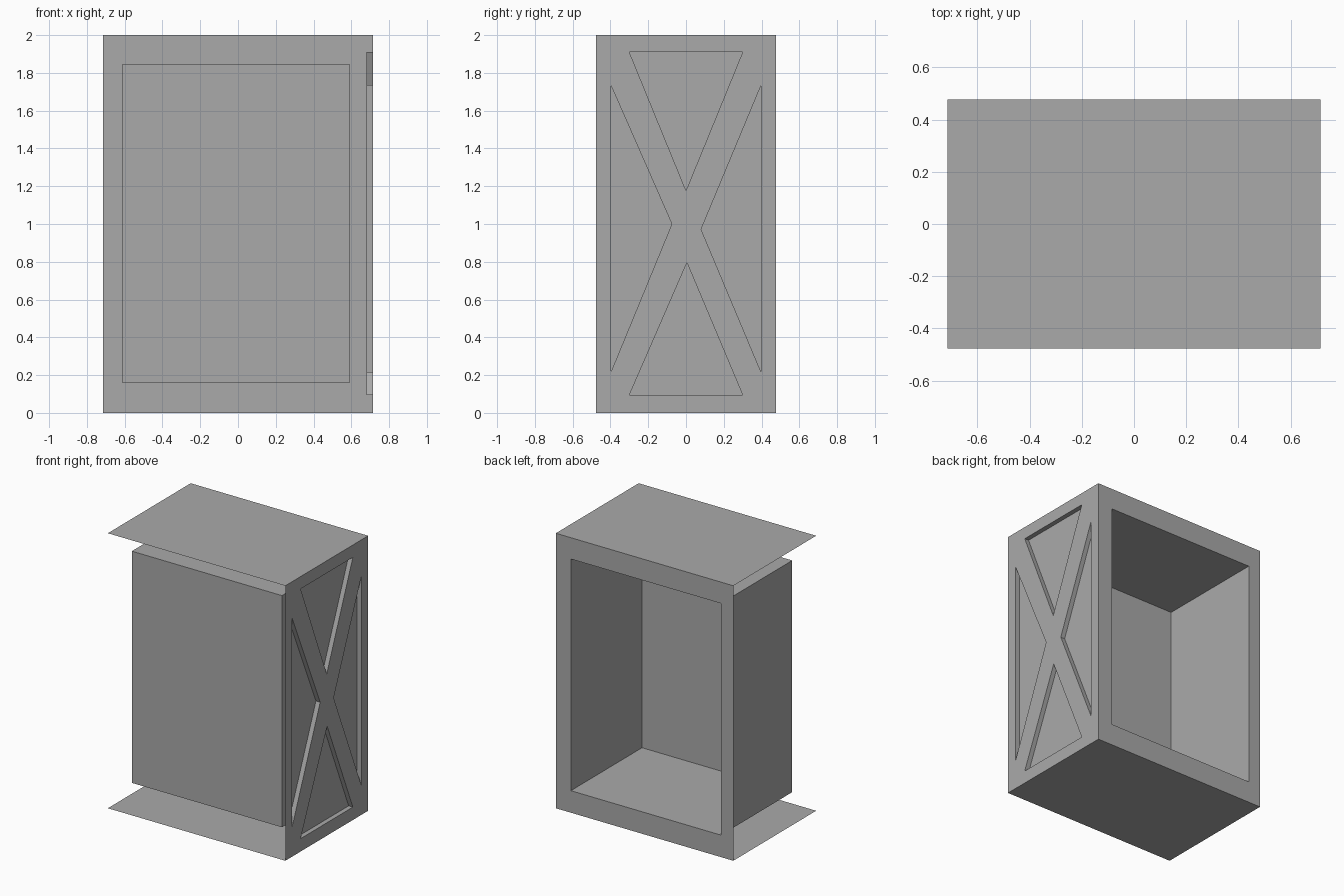
import bpy, bmesh
from mathutils import Vector

cube = bpy.data.objects.get("Cube")
if cube:
    bpy.data.objects.remove(cube, do_unlink=True)

# Single plain grey
grey = bpy.data.materials.new("plain grey")
grey.use_nodes = True
grey.diffuse_color = (0.4, 0.4, 0.4, 1)
grey.node_tree.nodes["Principled BSDF"].inputs["Base Color"].default_value = (0.4, 0.4, 0.4, 1)

X, Y, H = 0.714, 0.476, 2.0            # half width, half depth, height
LEFT, RIGHT, LOW, HIGH = -0.615, 0.593, 0.16, 1.845   # cavity opening
CAVITY_END = -0.342
RECESS = 0.034


def make_object(name, bm):
    mesh = bpy.data.meshes.new(name)
    bm.to_mesh(mesh)
    bm.free()
    mesh.materials.append(grey)
    obj = bpy.data.objects.new(name, mesh)
    bpy.context.collection.objects.link(obj)
    return obj


def ring(bm, points):
    return [bm.verts.new(p) for p in points]


def bridge(bm, a, b):
    """Quads between two closed loops of vertices."""
    n = len(a)
    for i in range(n):
        j = (i + 1) % n
        bm.faces.new((a[i], a[j], b[j], b[i]))


def rectangle(x0, x1, z0, z1, y):
    # Counter-clockwise seen from the back
    return [(x1, y, z0), (x0, y, z0), (x0, y, z1), (x1, y, z1)]


# Top and bottom sheets
for name, z, flip in (("top_panel", H, 1), ("bottom_panel", 0, -1)):
    bm = bmesh.new()
    corners = [(-X, -Y, z), (X, -Y, z), (X, Y, z), (-X, Y, z)]
    bm.faces.new(ring(bm, corners[::flip]))
    make_object(name, bm)

# Back frame with the open cavity behind it
bm = bmesh.new()
outer = ring(bm, rectangle(-X, X, 0, H, Y))
mouth = ring(bm, rectangle(LEFT, RIGHT, LOW, HIGH, Y))
end = ring(bm, rectangle(LEFT, RIGHT, LOW, HIGH, CAVITY_END))
bridge(bm, outer, mouth)
bridge(bm, mouth, end)
bm.faces.new(end)
make_object("back_frame_and_cavity", bm)

# Side panel: a cross brace left standing between four recessed triangles
triangles = [
    [(-0.30, 1.91), (0.00, 1.177), (0.30, 1.91)],
    [(-0.30, 0.094), (0.30, 0.094), (0.005, 0.795)],
    [(-0.398, 1.735), (-0.398, 0.215), (-0.075, 1.0)],
    [(0.398, 1.735), (0.08, 0.972), (0.398, 0.215)],
]
bm = bmesh.new()
loops = [ring(bm, [(X, y, z) for y, z in t]) for t in triangles]
border = ring(bm, [(X, -Y, 0), (X, Y, 0), (X, Y, H), (X, -Y, H)])
edges = [bm.edges.new((l[i - 1], l[i])) for l in loops + [border] for i in range(len(l))]
bmesh.ops.triangle_fill(bm, use_beauty=True, edges=edges, normal=Vector((1, 0, 0)))
for face in bm.faces:
    face.normal_update()
    if face.normal.x < 0:
        face.normal_flip()
for loop in loops:
    floor = ring(bm, [v.co - Vector((RECESS, 0, 0)) for v in loop])
    bridge(bm, loop, floor)
    bm.faces.new(floor)
make_object("cross_braced_side", bm)
